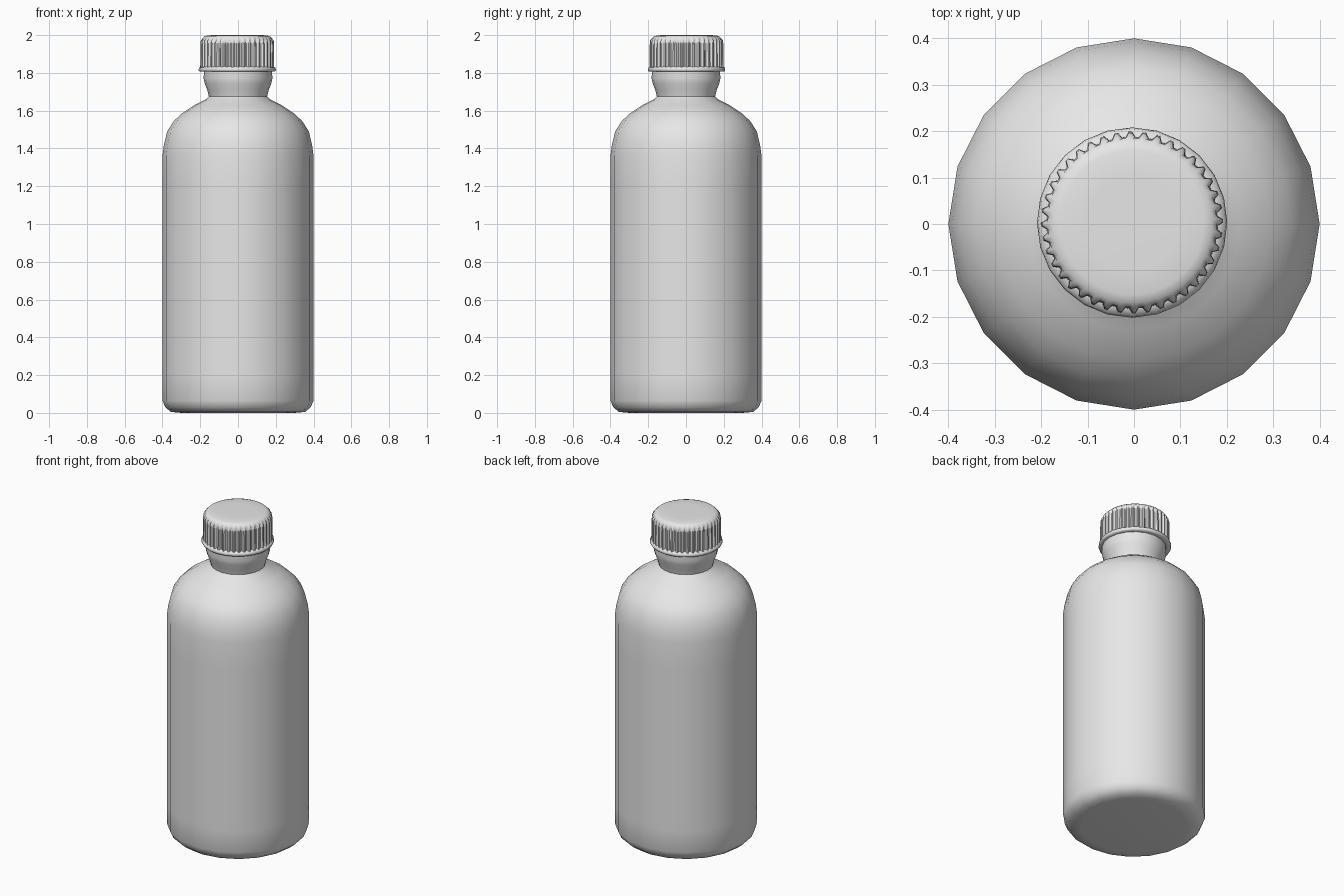
import bpy, bmesh, math

if "Cube" in bpy.data.objects:
    bpy.data.objects.remove(bpy.data.objects["Cube"], do_unlink=True)

grey = bpy.data.materials.new("plain_grey")
grey.use_nodes = True
grey.diffuse_color = (0.8, 0.8, 0.8, 1)
grey.node_tree.nodes["Principled BSDF"].inputs["Base Color"].default_value = (0.8, 0.8, 0.8, 1)


def lathe(name, profile, sides, radius_rule=None, centre=(0, 0), smooth_angle=60):
    """Stack rings from (radius, height) points and close both ends."""
    bm = bmesh.new()
    rings = []
    for level, (r, z) in enumerate(profile):
        ring = []
        for i in range(sides):
            a = 2 * math.pi * i / sides
            rr = radius_rule(level, i, r) if radius_rule else r
            ring.append(bm.verts.new((centre[0] + rr * math.cos(a),
                                      centre[1] + rr * math.sin(a), z)))
        rings.append(ring)
    for low, high in zip(rings, rings[1:]):
        for i in range(sides):
            j = (i + 1) % sides
            bm.faces.new((low[i], low[j], high[j], high[i]))
    bm.faces.new(rings[0][::-1])
    bm.faces.new(rings[-1])
    mesh = bpy.data.meshes.new(name)
    bm.to_mesh(mesh)
    bm.free()
    mesh.materials.append(grey)
    obj = bpy.data.objects.new(name, mesh)
    bpy.context.collection.objects.link(obj)
    bpy.ops.object.select_all(action='DESELECT')
    obj.select_set(True)
    bpy.context.view_layer.objects.active = obj
    bpy.ops.object.shade_smooth_by_angle(angle=math.radians(smooth_angle))
    return obj


# Bottle body with rounded shoulder and flared neck
lathe("bottle", [
    (0.30, 0.0), (0.355, 0.005), (0.385, 0.03), (0.4, 0.065), (0.4, 0.2),
    (0.4, 1.2), (0.4, 1.36), (0.392, 1.42), (0.375, 1.49), (0.34, 1.545),
    (0.295, 1.587), (0.23, 1.63), (0.17, 1.66), (0.154, 1.675),
    (0.163, 1.71), (0.177, 1.745), (0.182, 1.77), (0.18, 1.82)], 20)

CAP_CENTRE = (-0.004, 0.003)

# Flange ring under the cap
lathe("cap_flange", [(0.18, 1.807), (0.2, 1.807), (0.205, 1.815),
                     (0.202, 1.828), (0.185, 1.835)], 24, centre=CAP_CENTRE)

# Ribbed cap: pairs of vertices alternate between rib and groove
RIBS = 40


def rib_radius(level, i, r):
    groove = i % 4 >= 2
    return r - 0.011 if groove and level < 3 else r


lathe("cap", [(0.196, 1.82), (0.195, 1.95), (0.193, 1.972), (0.182, 1.985),
              (0.172, 1.994), (0.155, 1.999), (0.1, 2.0)],
      RIBS * 4, rib_radius, CAP_CENTRE, 50)
